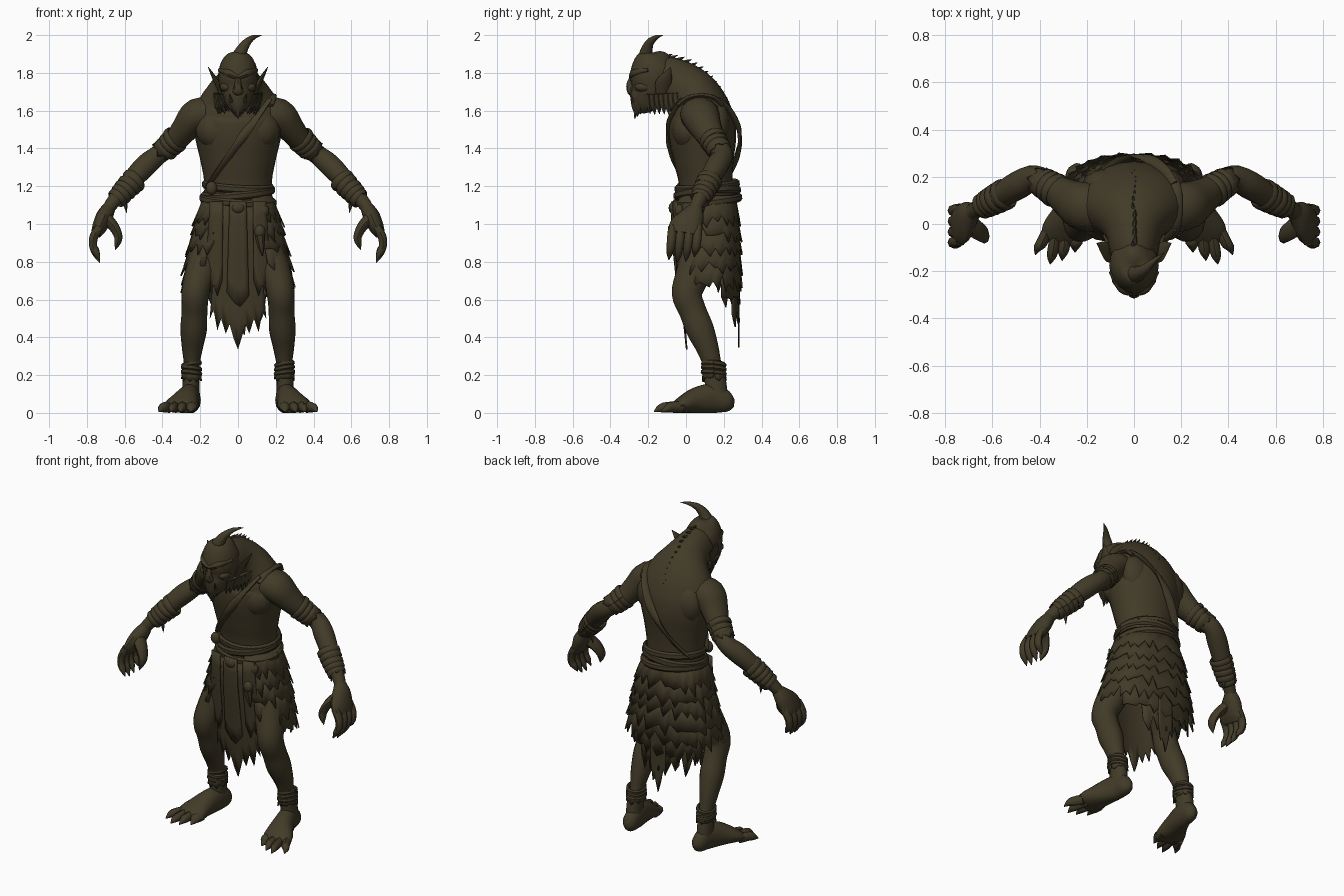
import bpy, bmesh, math, random
from mathutils import Vector as V
from mathutils.bvhtree import BVHTree

random.seed(4)
skin = bpy.data.materials.new("dark_olive_brown")
skin.diffuse_color = (0.054, 0.043, 0.021, 1)


def finish(name, bm, solid=0):
    bmesh.ops.recalc_face_normals(bm, faces=bm.faces)
    me = bpy.data.meshes.new(name)
    bm.to_mesh(me)
    bm.free()
    me.materials.append(skin)
    ob = bpy.data.objects.new(name, me)
    bpy.context.collection.objects.link(ob)
    if solid:
        ob.modifiers.new("thickness", 'SOLIDIFY').thickness = solid
    bpy.ops.object.select_all(action='DESELECT')
    ob.select_set(True)
    bpy.context.view_layer.objects.active = ob
    bpy.ops.object.shade_smooth_by_angle(angle=math.radians(45))
    return ob


def frame(t, ref):
    t = V(t).normalized()
    a = V(ref) - t * t.dot(V(ref))
    a.normalize()
    return a, t.cross(a)


def spline(pts, sub):
    out = []
    for i in range(len(pts) - 1):
        p0, p1, p2, p3 = [pts[min(max(j, 0), len(pts) - 1)] for j in range(i - 1, i + 3)]
        for k in range(sub):
            t = k / sub
            out.append([0.5 * (2 * b + (c - a) * t + (2 * a - 5 * b + 4 * c - d) * t * t
                               + (3 * b - a - 3 * c + d) * t ** 3)
                        for a, b, c, d in zip(p0, p1, p2, p3)])
    return out + [list(pts[-1])]


def tube(name, pts, ref=(1, 0, 0), n=12, sub=4):
    """Smooth swept body: points are (x, y, z, half width, half depth)."""
    p = spline(pts, sub)
    bm = bmesh.new()
    rings = []
    for i, q in enumerate(p):
        t = V(p[min(i + 1, len(p) - 1)][:3]) - V(p[max(i - 1, 0)][:3])
        a, b = frame(t, ref)
        ring = []
        for k in range(n):
            w = 2 * math.pi * k / n
            co = V(q[:3]) + a * math.cos(w) * max(q[3], .001) + b * math.sin(w) * max(q[4], .001)
            co.z = max(co.z, 0)
            ring.append(bm.verts.new(co))
        rings.append(ring)
    for r, s in zip(rings, rings[1:]):
        for k in range(n):
            bm.faces.new((r[k], r[(k + 1) % n], s[(k + 1) % n], s[k]))
    bm.faces.new(rings[0])
    bm.faces.new(rings[-1])
    return finish(name, bm)


def spike(name, a, b, r, flat=1.0, ref=(1, 0, .1)):
    m = (V(a) + V(b)) / 2
    tube(name, [(*a, r, r * flat), (*m, r * .7, r * .7 * flat), (*b, .001, .001)], ref, 6, 2)


def blob(name, c, rx, ry, rz):
    pts = [(c[0], c[1], c[2] + rz * math.sin(w), rx * math.cos(w), ry * math.cos(w))
           for w in [math.radians(d) for d in range(-88, 89, 22)]]
    tube(name, pts, n=12, sub=1)


def band(name, c, axis, rx, ry, h, th, ref=(1, 0, 0)):
    a, b = frame(axis, ref)
    pts = [(*(V(c) + a * rx * math.cos(w) + b * ry * math.sin(w)), h, th)
           for w in [k * math.pi / 10 for k in range(21)]]
    tube(name, pts, axis, 6, 1)


def fringe(name, c, axis, r0, r1, length, n, a0=0, a1=360, jag=.45, ref=(1, 0, 0), sq=1.0):
    """Ragged flared strip hung around an axis; sq below 1 makes it boxier."""
    a, b = frame(axis, ref)
    t = V(axis).normalized()
    box = lambda v: math.copysign(abs(v) ** sq, v)
    bm = bmesh.new()
    cols = []
    for i in range(2 * n + 1):
        w = math.radians(a0 + (a1 - a0) * (i + random.uniform(-.3, .3)) / (2 * n))
        end = length * (1 + random.uniform(-.2, .15)) if i % 2 else length * (1 - jag * random.uniform(.3, 1))
        col = []
        for f in (0, .5, 1):
            k = f * end / length
            out = 1.02 if f == 1 and i % 2 else 1
            rx, ry = [(p + (q - p) * k) * out for p, q in zip(r0, r1)]
            col.append(bm.verts.new(V(c) + t * end * f + a * box(math.cos(w)) * rx + b * box(math.sin(w)) * ry))
        cols.append(col)
    for p, q in zip(cols, cols[1:]):
        for j in (0, 1):
            bm.faces.new((p[j], q[j], q[j + 1], p[j + 1]))
    finish(name, bm, .008)


def cloth(name, top, bottom, z_top, y_at, solid=.009):
    """Hanging cloth: spans the top x range and ends on a torn (x, z) bottom edge."""
    bm = bmesh.new()
    cols = []
    for i, (xb, zb) in enumerate(bottom):
        xt = top[0] + (top[1] - top[0]) * i / (len(bottom) - 1)
        col = []
        for k in range(7):
            f = k / 6
            x, z = xt + (xb - xt) * f, z_top + (zb - z_top) * f
            col.append(bm.verts.new((x, y_at(x, z), z)))
        cols.append(col)
    for p, q in zip(cols, cols[1:]):
        for k in range(6):
            bm.faces.new((p[k], q[k], q[k + 1], p[k + 1]))
    finish(name, bm, solid)


# Hunched torso running up into the neck
torso = tube("torso", [(0, .11, .86, .15, .11), (0, .11, 1.0, .19, .14), (0, .105, 1.2, .178, .14),
                       (0, .095, 1.33, .198, .158), (0, .088, 1.45, .226, .178), (0, .08, 1.54, .24, .178),
                       (0, .067, 1.61, .23, .162), (0, .03, 1.68, .185, .145), (0, -.04, 1.733, .122, .135),
                       (0, -.13, 1.755, .1, .133), (0, -.2, 1.765, .07, .09)], n=24, sub=5)
for s in (1, -1):
    blob("chest_muscle", (s * .105, .01, 1.5), .12, .087, .11)
    blob("shoulder_blade", (s * .12, .165, 1.53), .1, .07, .12)

# Head with brow, nose, jaw and beard
tube("head", [(0, -.25, 1.6, .03, .03), (0, -.225, 1.64, .065, .07), (0, -.19, 1.71, .092, .108),
              (0, -.175, 1.78, .105, .122), (0, -.165, 1.85, .092, .11), (0, -.15, 1.895, .055, .07),
              (0, -.15, 1.914, .008, .01)], n=20)
tube("brow", [(-.098, -.2, 1.815, .01, .01), (-.05, -.272, 1.8, .02, .02), (0, -.284, 1.778, .016, .018),
              (.05, -.272, 1.8, .02, .02), (.098, -.2, 1.815, .01, .01)], (0, 0, 1), 8)
tube("nose", [(0, -.275, 1.79, .014, .014), (0, -.295, 1.74, .018, .02), (0, -.288, 1.7, .03, .022),
              (0, -.27, 1.685, .012, .01)], n=8)
tube("muzzle", [(0, -.225, 1.71, .065, .065), (0, -.235, 1.665, .062, .066), (0, -.25, 1.62, .042, .044),
                (0, -.258, 1.59, .02, .022)], n=10)
for i in range(5):
    x = (i - 2) * .015
    spike("beard_tuft", (x, -.258 + abs(x) * .5, 1.63), (x * .7, -.272 + abs(x), 1.555 + abs(x) * .8), .02)
tube("horn", [(0, -.2, 1.855, .05, .05), (.01, -.212, 1.9, .037, .037), (.042, -.195, 1.955, .024, .024),
              (.08, -.16, 1.987, .013, .013), (.127, -.122, 2.0, .001, .001)], (0, 1, 0), 10)
for s in (1, -1):
    blob("eye", (s * .043, -.27, 1.765), .015, .014, .01)
    blob("cheek", (s * .06, -.222, 1.725), .037, .05, .028)
    tube("ear", [(s * .085, -.13, 1.69, .03, .014), (s * .11, -.12, 1.745, .042, .014),
                 (s * .132, -.1, 1.785, .028, .01), (s * .157, -.082, 1.83, .002, .002)], (0, 1, 0), 8)
    spike("tusk", (s * .035, -.28, 1.645), (s * .045, -.297, 1.69), .009)
    for i in range(7):
        y = -.2 + i * .025
        spike("jaw_hair", (s * (.065 + .006 * i), y, 1.69), (s * (.05 + .011 * i), y + .01, 1.59 + random.uniform(-.015, .015)), .032)

# Row of bristles down the nape
for i, (y, z) in enumerate(spline([(-.1, 1.89), (0, 1.862), (.09, 1.8), (.155, 1.72), (.2, 1.64)], 3)):
    spike("nape_bristle", (0, y - .02, z - .012), (random.uniform(-.01, .01), y + .03, z + .01), .014)

for s in (1, -1):
    # Arm
    sh, el, wr = V((s * .245, .085, 1.55)), V((s * .42, .195, 1.368)), V((s * .67, .06, 1.105))
    up, lo = el - sh, wr - el
    tube("arm", [(s * .13, .07, 1.58, .1, .085), (s * .215, .075, 1.575, .104, .092), (s * .275, .105, 1.51, .086, .075),
                 (s * .34, .15, 1.432, .064, .06), (*el, .054, .053), (s * .49, .165, 1.308, .06, .06),
                 (s * .58, .11, 1.212, .05, .051), (*wr, .036, .036), (s * .69, .04, 1.07, .036, .034)],
         (0, 1, 0), 14)
    # Arm wraps
    for f, r in ((.53, .067), (.65, .063), (.77, .06)):
        c = sh + up * f + V((-s * .003, 0, -.008))
        band("upper_arm_wrap", c, up + V((0, 0, random.uniform(-.04, .04))), r, r, .018, .008, (0, 1, 0))
    fringe("upper_arm_fringe", sh + up * .7 + V((0, 0, -.005)), up, (.062, .062), (.063, .063), .06, 7, ref=(0, 1, 0))
    for f, r in ((.53, .06), (.62, .058), (.71, .055), (.79, .052), (.87, .047)):
        band("forearm_wrap", el + lo * f, lo + V((0, 0, random.uniform(-.1, .1))), r, r, .02, .009, (0, 1, 0))
    fringe("forearm_fringe", el + lo * .78, lo, (.052, .052), (.054, .054), .05, 7, ref=(0, 1, 0))
    spike("wrap_knot", el + lo * .72 + V((0, 0, -.04)), el + lo * .76 + V((-s * .02, 0, -.11)), .015)
    # Hand with clawed fingers
    tube("palm", [(s * .68, .055, 1.09, .036, .034), (s * .705, .035, 1.045, .064, .044),
                  (s * .732, .0, .985, .088, .04), (s * .752, -.01, .945, .084, .028)], (0, 1, 0), 12)
    for i in range(4):
        y = -.076 + i * .045
        d = (.015, 0, .005, .03)[i]
        tube("finger", [(s * .735, y + .005, .985, .023, .024), (s * .764, y, .93, .024, .023),
                        (s * .766, y - .005, .88, .022, .021), (s * .75, y - .01, .838 + d * .6, .018, .018),
                        (s * .732, y - .015, .795 + d, .002, .002)], (0, 1, 0), 8, 3)
    tube("thumb", [(s * .7, .0, 1.03, .045, .034), (s * .657, -.03, .985, .042, .028),
                   (s * .634, -.05, .935, .033, .022), (s * .638, -.06, .9, .022, .017),
                   (s * .65, -.065, .862, .001, .001)], (0, 1, 0), 8, 3)

    # Leg
    tube("leg", [(s * .1, .11, 1.02, .09, .115), (s * .15, .085, .87, .098, .106), (s * .2, .035, .73, .085, .092),
                 (s * .226, .005, .63, .074, .082), (s * .23, .035, .54, .068, .074), (s * .235, .075, .44, .07, .075),
                 (s * .242, .115, .34, .055, .06), (s * .245, .14, .25, .041, .05), (s * .248, .155, .17, .045, .058),
                 (s * .25, .165, .07, .045, .06)], n=14)
    # Foot and clawed toes
    tube("foot", [(s * .24, .255, .05, .012, .02), (s * .242, .225, .055, .042, .052), (s * .25, .15, .075, .052, .08),
                  (s * .272, .06, .066, .066, .072), (s * .297, -.02, .042, .09, .046),
                  (s * .308, -.07, .024, .085, .026)], n=14)
    for bx, tx, ty, r in ((.243, .25, -.12, .03), (.288, .305, -.155, .025), (.328, .355, -.17, .024), (.362, .418, -.13, .024)):
        tube("toe", [(s * bx, -.02, .03, r, .03), (s * (bx * .5 + tx * .5), ty * .6, .03, r, .028),
                     (s * (bx * .2 + tx * .8), ty + .03, .022, r * .8, .02), (s * tx, ty, .006, .002, .002)], n=8, sub=3)
    # Ankle wraps
    for z, r in ((.258, .046), (.236, .047), (.212, .048)):
        band("ankle_wrap", (s * .246, .147, z), (random.uniform(-.2, .2), .1, 1), r, r + .012, .014, .01)
    fringe("ankle_fringe", (s * .246, .147, .235), (0, .05, -1), (.048, .06), (.056, .066), .06, 9)

# Layered ragged skirt, parting at the front
W = lambda z: (.18 + .115 * min(1, (1.17 - z) / .45) ** .8, .16 + .022 * min(1, (1.17 - z) / .3))
for z, ln, gap in ((1.15, .15, 17), (1.07, .15, 20), (.99, .15, 24), (.91, .16, 31), (.83, .17, 42)):
    r0 = [v - .008 for v in W(z)]
    r1 = [v + .006 for v in W(z - ln)]
    fringe("skirt_layer", (0, .11, z), (0, 0, -1), r0, r1, ln, 20, 90 + gap, 450 - gap, sq=.8)
fringe("skirt_back_hem", (0, .11, .76), (0, 0, -1), (.275, .173), (.26, .175), .18, 9, 205, 335, .4, sq=.85)
fringe("skirt_tail", (0, .11, .74), (0, 0, -1), (.27, .17), (.22, .172), .27, 5, 235, 305, .35)
cloth("tail_strip", (-.055, .055), [(-.05, .46), (-.035, .5), (-.02, .42), (0, .345), (.02, .43), (.035, .41), (.05, .52)],
      .76, lambda x, z: .284)

# Front loincloth: long torn layer with a pointed panel over it
front = lambda x, z: -.064 + .064 * max(0, (.95 - z) / .62) + 1.2 * x * x
cloth("loincloth_under", (-.1, .1), [(-.15, .5), (-.13, .55), (-.11, .44), (-.09, .5), (-.065, .42), (-.045, .47),
                                    (-.022, .39), (0, .335), (.02, .4), (.04, .47), (.06, .42), (.085, .5),
                                    (.11, .43), (.13, .54), (.15, .5)], 1.1, front)
cloth("loincloth_panel", (-.045, .045), [(-.06, .64), (-.04, .61), (-.015, .58), (.012, .562), (.035, .59), (.058, .62)],
      1.12, lambda x, z: front(x, z) - .016)
for s in (1, -1):
    cloth("side_strip", (s * .08, s * .15), [(s * .085, .7), (s * .11, .62), (s * .13, .68), (s * .15, .64), (s * .17, .76)],
          1.12, lambda x, z: front(x, z) - .014)

# Belt, buckle and pouches
for z, tilt, r in ((1.2, .06, .18), (1.165, -.09, .186), (1.125, .07, .193)):
    band("belt", (0, .112, z), (tilt, -.1, 1), r, r - .018, .022, .013)
blob("buckle", (0, -.07, 1.085), .036, .022, .03)
for x, y, z in ((.115, -.06, .96), (.135, -.035, 1.07), (-.14, -.025, 1.19)):
    blob("pouch", (x, y, z), .03, .025, .036)
spike("belt_tassel", (.115, -.066, .94), (.13, -.06, .83), .026)

# Strap across the chest and back, laid on the body
bm = bmesh.new()
for ob in bpy.data.objects:
    if ob.name.startswith(("torso", "chest_muscle", "shoulder_blade")):
        bm.from_mesh(ob.data)
tree = BVHTree.FromBMesh(bm)
bm.free()
for side, name in ((-1, "chest_strap"), (1, "back_strap")):
    pts = []
    for i in range(13):
        f = i / 12
        x, z = .165 - .325 * f, 1.66 - .46 * f
        hit = tree.ray_cast(V((x, side * 2, z)), V((0, -side, 0)))[0]
        if hit:
            lift = .004 + (.018 * math.sin(math.pi * f) if side > 0 else 0)
            pts.append((x, hit.y + side * lift, z, .024, .011))
    tube(name, pts, (.8, 0, .6), 8, 2)
tube("strap_shoulder", [(.165, -.04, 1.63, .024, .012), (.178, .01, 1.667, .024, .012), (.182, .08, 1.68, .024, .012),
                        (.178, .15, 1.667, .024, .012), (.165, .19, 1.63, .024, .012)], (1, 0, 0), 8)
